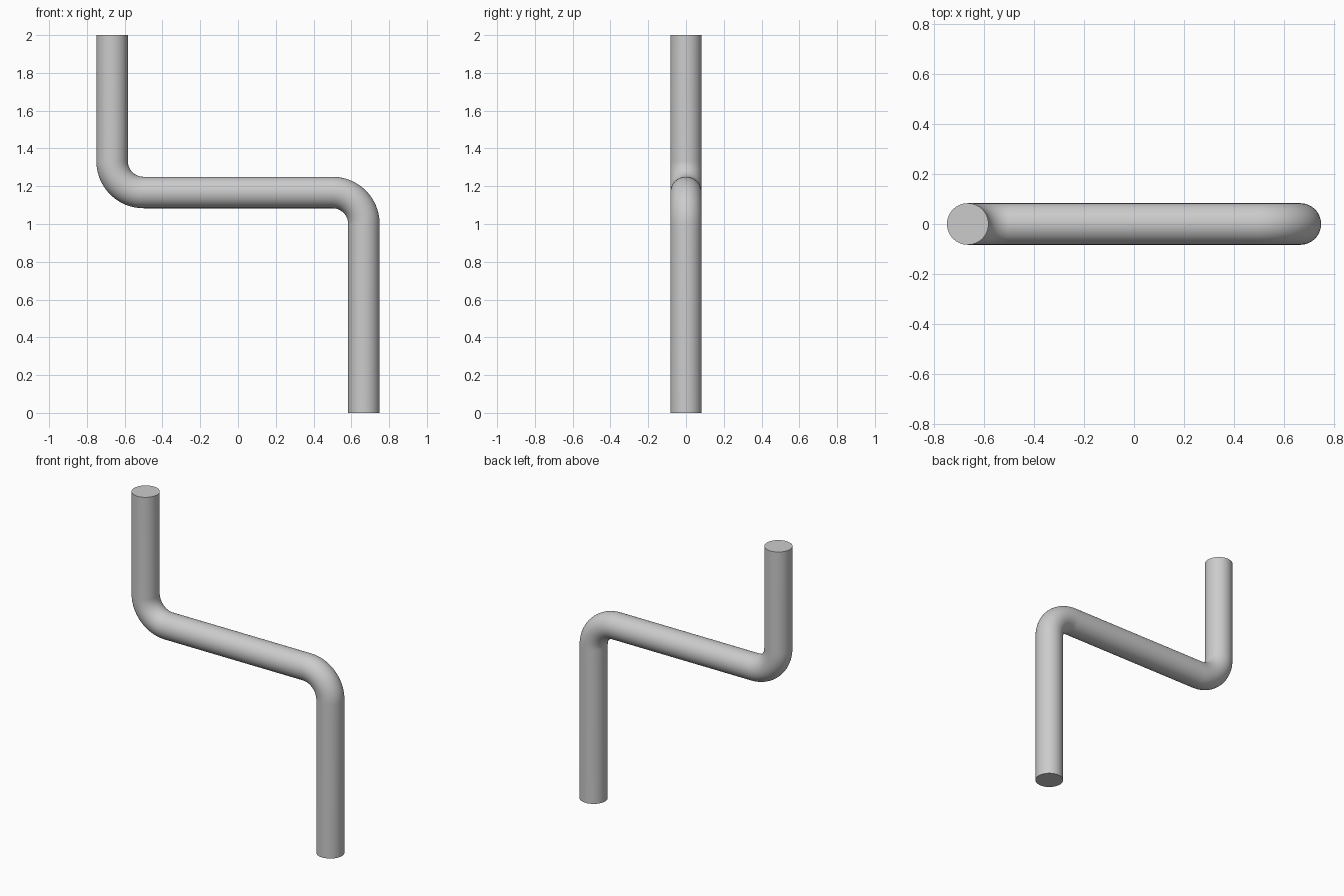
import bpy
import bmesh
from math import sin, cos, pi, radians
from mathutils import Vector

cube = bpy.data.objects.get("Cube")
if cube:
    bpy.data.objects.remove(cube, do_unlink=True)

RADIUS = 1 / 12      # rod radius
BEND = 1 / 6         # centreline radius of each bend
HALF_SPAN = 2 / 3    # distance of each upright from the middle
BAR_Z = 7 / 6        # height of the crossbar
SIDES, STEPS = 64, 20

# Rod colour
steel = bpy.data.materials.new("grey_steel")
steel.use_nodes = True
colour = (0.6, 0.6, 0.6, 1)
steel.diffuse_color = colour
steel.node_tree.nodes["Principled BSDF"].inputs["Base Color"].default_value = colour


def bend(cx, cz, start, end):
    """Centreline stations (point, ring angle) round one bend."""
    for i in range(STEPS + 1):
        a = start + (end - start) * i / STEPS
        yield Vector((cx + BEND * cos(a), 0, cz + BEND * sin(a))), a


# Centreline: upper upright, lower-left bend, crossbar, upper-right bend, lower upright
corner = HALF_SPAN - BEND
path = [(Vector((-HALF_SPAN, 0, 2)), pi)]
path += bend(-corner, BAR_Z + BEND, pi, 1.5 * pi)
path += [(p, a + pi) for p, a in bend(corner, BAR_Z - BEND, pi / 2, 0)]
path.append((Vector((HALF_SPAN, 0, 0)), pi))

# Sweep a circle along the centreline
bm = bmesh.new()
rings = []
for point, angle in path:
    across = Vector((cos(angle), 0, sin(angle)))
    ring = []
    for k in range(SIDES):
        t = 2 * pi * k / SIDES
        ring.append(bm.verts.new(point + RADIUS * (across * cos(t) + Vector((0, sin(t), 0)))))
    rings.append(ring)
for r0, r1 in zip(rings, rings[1:]):
    for k in range(SIDES):
        n = (k + 1) % SIDES
        bm.faces.new((r0[k], r0[n], r1[n], r1[k]))

# Flat ends
bm.faces.new(rings[0])
bm.faces.new(rings[-1])
bmesh.ops.recalc_face_normals(bm, faces=bm.faces)

mesh = bpy.data.meshes.new("bent_rod")
bm.to_mesh(mesh)
bm.free()
mesh.materials.append(steel)
rod = bpy.data.objects.new("bent_rod", mesh)
bpy.context.collection.objects.link(rod)
bpy.ops.object.select_all(action="DESELECT")
rod.select_set(True)
bpy.context.view_layer.objects.active = rod
bpy.ops.object.shade_smooth_by_angle(angle=radians(30))
